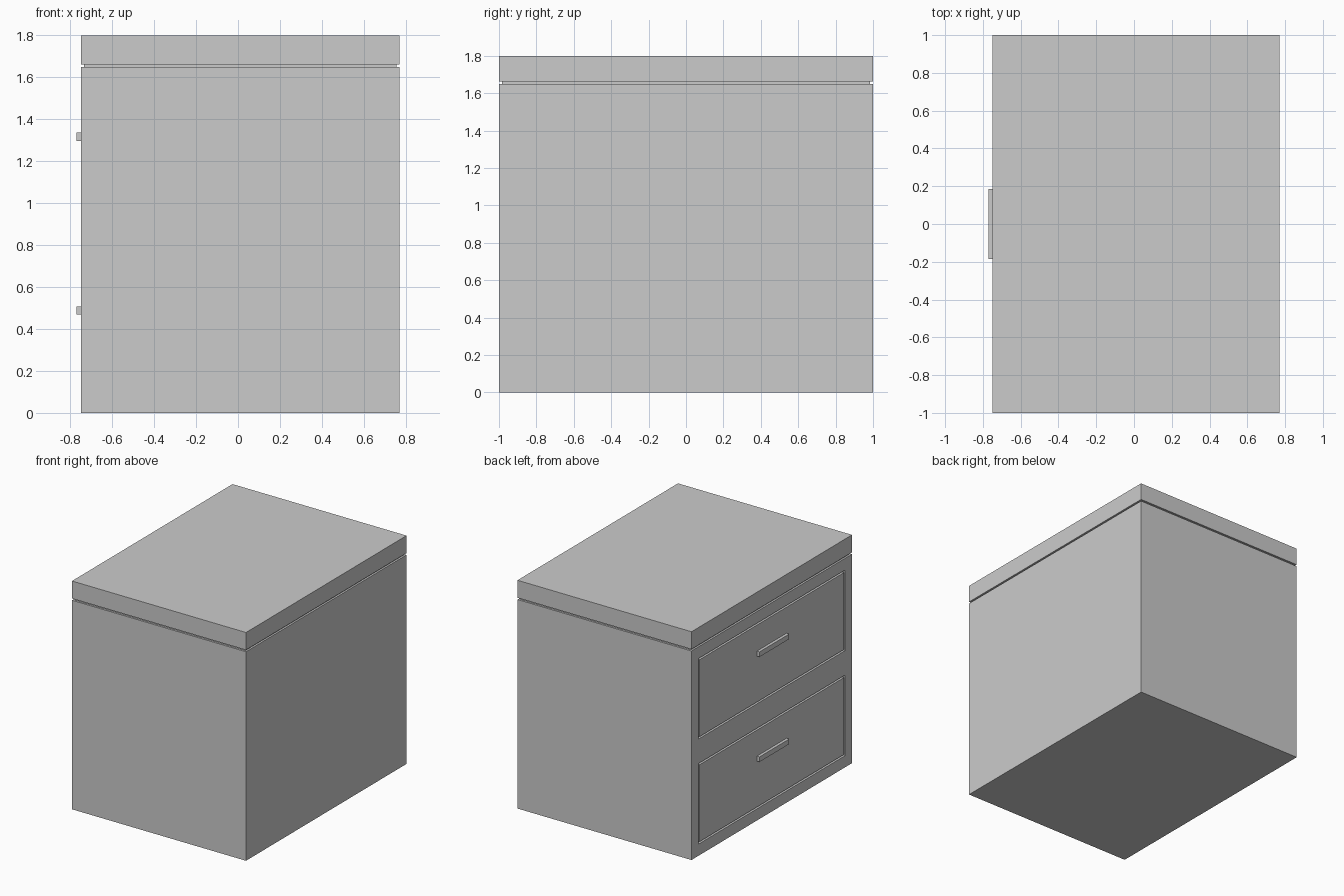
import bpy

if "Cube" in bpy.data.objects:
    bpy.data.objects.remove(bpy.data.objects["Cube"])


def box(name, x, y, z):
    """Box from (min, max) ranges on each axis."""
    verts = [(a, b, c) for a in x for b in y for c in z]
    faces = [(0, 1, 3, 2), (4, 6, 7, 5), (0, 4, 5, 1),
             (2, 3, 7, 6), (0, 2, 6, 4), (1, 5, 7, 3)]
    mesh = bpy.data.meshes.new(name)
    mesh.from_pydata(verts, [], faces)
    obj = bpy.data.objects.new(name, mesh)
    bpy.context.collection.objects.link(obj)
    return obj


FRONT, BACK = -0.748, 0.77     # drawer side faces -x
GAP, DEPTH = 0.014, 0.02       # groove around each drawer front

# Cabinet body, shadow-gap neck and top slab
body = box("cabinet_body", (FRONT, BACK), (-1, 1), (0, 1.648))
box("neck", (FRONT + 0.015, BACK - 0.015), (-0.985, 0.985), (1.64, 1.67))
box("top_slab", (FRONT, BACK), (-1, 1), (1.662, 1.8))

# Drawers: recess in the body, flush front panel, bar handle
for label, z0 in (("lower", 0.092), ("upper", 0.92)):
    z1 = z0 + 0.635
    cutter = box(label + "_recess_cutter", (FRONT - 0.1, FRONT + DEPTH),
                 (-0.915, 0.915), (z0, z1))
    cutter.hide_render = True
    cutter.hide_viewport = True
    cut = body.modifiers.new(label + "_recess", 'BOOLEAN')
    cut.operation = 'DIFFERENCE'
    cut.solver = 'EXACT'
    cut.object = cutter

    box(label + "_drawer_front", (FRONT, FRONT + DEPTH + 0.01),
        (-0.915 + GAP, 0.915 - GAP), (z0 + GAP, z1 - GAP))
    zh = z0 + 0.396
    box(label + "_handle", (-0.771, FRONT + 0.01),
        (-0.185, 0.185), (zh - 0.02, zh + 0.02))
